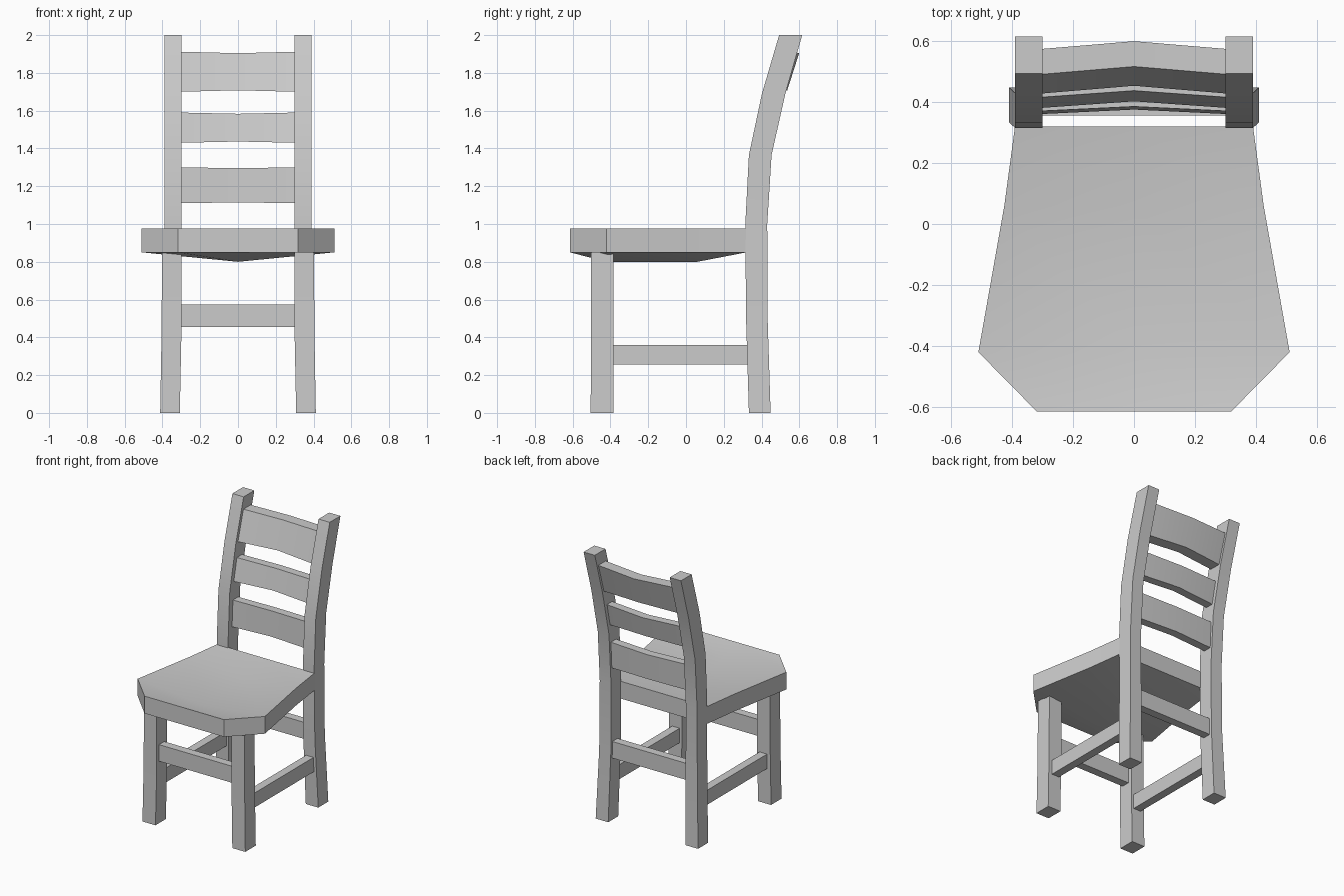
import bpy, bmesh, math

if "Cube" in bpy.data.objects:
    bpy.data.objects.remove(bpy.data.objects["Cube"])


def loft(name, rings):
    """Skin a list of equal-length point rings and cap both ends."""
    bm = bmesh.new()
    vs = [[bm.verts.new(p) for p in ring] for ring in rings]
    n = len(vs[0])
    for a, b in zip(vs, vs[1:]):
        for i in range(n):
            j = (i + 1) % n
            bm.faces.new((a[i], a[j], b[j], b[i]))
    bm.faces.new(vs[0])
    bm.faces.new(vs[-1])
    bmesh.ops.recalc_face_normals(bm, faces=bm.faces)
    me = bpy.data.meshes.new(name)
    bm.to_mesh(me)
    bm.free()
    for p in me.polygons:
        p.use_smooth = True
    me.set_sharp_from_angle(angle=math.radians(30))
    ob = bpy.data.objects.new(name, me)
    bpy.context.collection.objects.link(ob)
    return ob


def post(name, side, levels):
    """Upright lofted through levels of (z, x inner, x outer, y front, y back)."""
    return loft(name, [[(side * x0, y0, z), (side * x1, y0, z),
                        (side * x1, y1, z), (side * x0, y1, z)]
                       for z, x0, x1, y0, y1 in levels])


def box(name, x0, x1, y0, y1, z0, z1):
    return post(name, 1, [(z0, x0, x1, y0, y1), (z1, x0, x1, y0, y1)])


# Seat: tapered slab with clipped front corners and a scooped middle
TOP, BOT = 0.975, 0.85
rows = [(0.32, 0.39, 0), (0.06, 0.425, 0.05), (-0.42, 0.51, 0.05), (-0.615, 0.318, 0)]
loft("seat", [[(-w, y, TOP), (0, y, TOP - d), (w, y, TOP),
               (w, y, BOT), (0, y, BOT - d), (-w, y, BOT)] for y, w, d in rows])

# Legs and side stretchers, mirrored left and right
back_levels = [(0.0, 0.31, 0.41, 0.333, 0.448),
               (0.5, 0.30, 0.393, 0.318, 0.432),
               (1.0, 0.30, 0.39, 0.314, 0.430),
               (1.365, 0.30, 0.39, 0.333, 0.453),
               (1.69, 0.30, 0.39, 0.402, 0.526),
               (2.0, 0.30, 0.39, 0.493, 0.615)]
front_levels = [(0.0, 0.308, 0.412, -0.505, -0.385),
                (0.4, 0.30, 0.405, -0.502, -0.385),
                (0.85, 0.30, 0.402, -0.502, -0.385)]
for side, label in ((-1, "left"), (1, "right")):
    post("back_leg_" + label, side, back_levels)
    post("front_leg_" + label, side, front_levels)
    cx = side * 0.35
    box("side_stretcher_" + label, cx - 0.03, cx + 0.03, -0.40, 0.34, 0.255, 0.36)

# Front and back stretchers
box("front_stretcher", -0.32, 0.32, -0.475, -0.415, 0.455, 0.575)
box("back_stretcher", -0.32, 0.32, 0.355, 0.415, 0.455, 0.575)

# Back slats: bowed backwards at the middle and leaning with the uprights
# (name, z bottom, z top, y front at bottom, y front at top, thickness, bow)
slats = [("lower_slat", 1.11, 1.30, 0.36, 0.37, 0.06, 0.015),
         ("middle_slat", 1.43, 1.59, 0.38, 0.415, 0.06, 0.022),
         ("top_slat", 1.70, 1.912, 0.427, 0.49, 0.083, 0.026)]
for name, z0, z1, y0, y1, t, bow in slats:
    loft(name, [[(x, y0 + b, z0 + b * 0.3), (x, y0 + t + b, z0 + b * 0.3),
                 (x, y1 + t + b, z1 - b * 0.3), (x, y1 + b, z1 - b * 0.3)]
                for x, b in ((-0.31, 0), (0, bow), (0.31, 0))])
